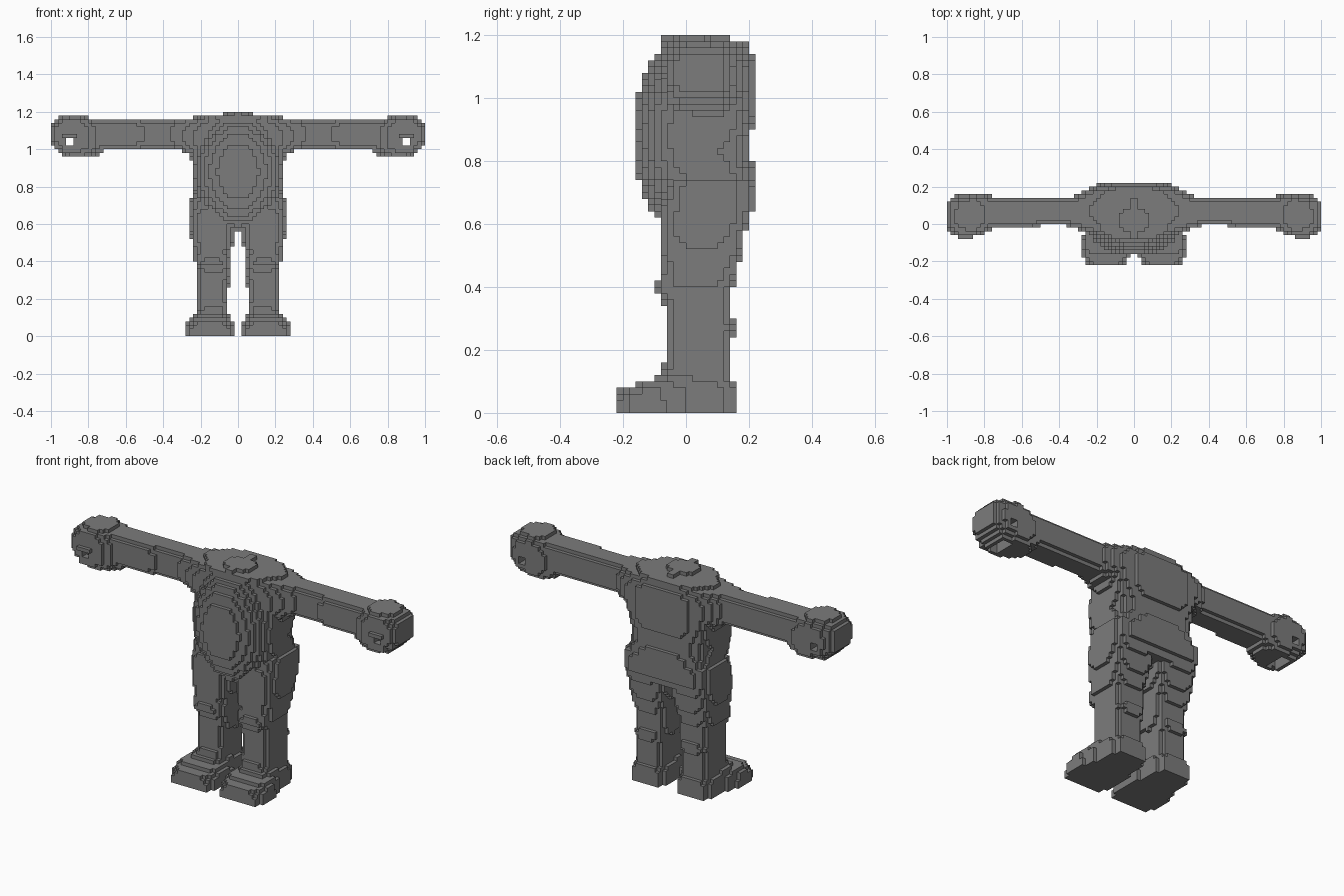
import bpy, bmesh, math
from mathutils import Vector

CELL = 0.02

if "Cube" in bpy.data.objects:
    bpy.data.objects.remove(bpy.data.objects["Cube"], do_unlink=True)

grey = bpy.data.materials.new("stone grey")
grey.use_nodes = True
grey.diffuse_color = (0.2, 0.2, 0.2, 1)
grey.node_tree.nodes["Principled BSDF"].inputs["Base Color"].default_value = (0.2, 0.2, 0.2, 1)


def loft(axis, power, sections):
    """Solid along an axis; a section is (position, min u, max u, min v, max v)."""
    others = [a for a in range(3) if a != axis]

    def inside(p):
        t = p[axis]
        for a, b in zip(sections, sections[1:]):
            if a[0] <= t <= b[0]:
                f = (t - a[0]) / (b[0] - a[0])
                u0, u1, v0, v1 = [m + (n - m) * f for m, n in zip(a[1:], b[1:])]
                u = (2 * p[others[0]] - u0 - u1) / (u1 - u0)
                v = (2 * p[others[1]] - v0 - v1) / (v1 - v0)
                return abs(u) ** power + abs(v) ** power <= 1
        return False
    return inside


def ellipsoid(centre, radii):
    return lambda p: sum(((a - c) / r) ** 2 for a, c, r in zip(p, centre, radii)) <= 1


def box(low, high):
    return lambda p: all(l < a < h for a, l, h in zip(p, low, high))


def fill(solids, holes=()):
    """Grid cells on the +x half whose centres lie in a solid and in no hole."""
    cells = set()
    for i in range(50):
        for j in range(-12, 12):
            for k in range(60):
                p = [(n + 0.5) * CELL for n in (i, j, k)]
                if any(s(p) for s in solids) and not any(h(p) for h in holes):
                    cells.add((i, j, k))
    return cells


def mirror(cells):
    return {(-1 - i, j, k) for i, j, k in cells}


# Torso with rounded belly, flat shoulders and a small neck ridge
torso = fill([
    loft(2, 3.2, [(0.60, -0.24, 0.24, -0.08, 0.20), (0.66, -0.25, 0.25, -0.08, 0.22),
                  (0.76, -0.24, 0.24, -0.07, 0.22), (0.84, -0.23, 0.23, -0.07, 0.20),
                  (0.94, -0.25, 0.25, -0.07, 0.22), (1.02, -0.27, 0.27, -0.07, 0.22),
                  (1.12, -0.25, 0.25, -0.07, 0.22), (1.18, -0.18, 0.18, -0.08, 0.19)]),
    ellipsoid((0, 0.02, 0.88), (0.25, 0.19, 0.33)),
    box((-0.02, -0.08, 1.1), (0.02, 0.14, 1.2)),
])
torso |= mirror(torso)

# Straight arm, blending into the shoulder
arm = fill([loft(0, 3, [(0.16, -0.07, 0.21, 0.92, 1.18), (0.24, -0.05, 0.19, 0.96, 1.17),
                        (0.32, -0.02, 0.15, 1.00, 1.16), (0.42, 0.00, 0.14, 1.00, 1.16),
                        (0.56, -0.02, 0.14, 1.00, 1.16), (0.78, -0.02, 0.14, 1.00, 1.16)])])

# Curled hand with a gap between fingers and palm
hand = fill(
    [loft(0, 2.8, [(0.72, -0.01, 0.14, 0.98, 1.15), (0.79, -0.05, 0.16, 0.95, 1.17),
                   (0.86, -0.07, 0.17, 0.95, 1.19), (0.93, -0.07, 0.16, 0.96, 1.18),
                   (0.98, -0.05, 0.14, 1.00, 1.16), (1.00, -0.03, 0.11, 1.02, 1.14)])],
    [box((0.88, -0.2, 1.02), (0.92, 0.2, 1.06)),
     box((0.86, -0.02, 0.94), (0.92, 0.10, 1.06))])

# Leg from hip to ankle
leg = fill([loft(2, 3.4, [(0.04, 0.05, 0.22, -0.08, 0.15), (0.14, 0.05, 0.22, -0.08, 0.14),
                          (0.20, 0.06, 0.22, -0.06, 0.14), (0.27, 0.05, 0.22, -0.06, 0.16),
                          (0.34, 0.04, 0.22, -0.07, 0.14), (0.39, 0.04, 0.23, -0.10, 0.15),
                          (0.44, 0.04, 0.24, -0.08, 0.16), (0.52, 0.02, 0.25, -0.08, 0.18),
                          (0.58, 0.01, 0.26, -0.08, 0.19), (0.66, 0.00, 0.26, -0.08, 0.22),
                          (0.74, 0.00, 0.26, -0.05, 0.21)])])

# Foot with a flat sole, widest near the toes
foot = fill([loft(1, 4, [(-0.22, 0.05, 0.25, -0.07, 0.07), (-0.17, 0.02, 0.28, -0.09, 0.09),
                         (-0.10, 0.02, 0.28, -0.11, 0.11), (0.00, 0.03, 0.25, -0.13, 0.13),
                         (0.10, 0.04, 0.24, -0.12, 0.12), (0.16, 0.06, 0.21, -0.10, 0.10)])])

parts = {"torso": torso}
for name, cells in (("arm", arm), ("hand", hand), ("leg", leg), ("foot", foot)):
    if name == "arm":
        cells = {c for c in cells if c[0] * CELL < 0.78}
    parts["left_" + name] = cells
    parts["right_" + name] = mirror(cells)

# Gaps in the hands stay open because the arm stops before them
occupied = set().union(*parts.values())


def build(name, cells):
    """Mesh of the outer cell faces, with flat areas merged."""
    bm = bmesh.new()
    verts = {}

    def vert(corner):
        if corner not in verts:
            verts[corner] = bm.verts.new(Vector(corner) * CELL)
        return verts[corner]

    for cell in sorted(cells):
        for axis in range(3):
            for side in (0, 1):
                beside = list(cell)
                beside[axis] += 2 * side - 1
                if tuple(beside) in occupied:
                    continue
                loop = []
                for u, v in ((0, 0), (1, 0), (1, 1), (0, 1)):
                    corner = list(cell)
                    corner[axis] += side
                    corner[(axis + 1) % 3] += u
                    corner[(axis + 2) % 3] += v
                    loop.append(vert(tuple(corner)))
                bm.faces.new(loop if side else loop[::-1])
    mesh = bpy.data.meshes.new(name)
    bm.to_mesh(mesh)
    bm.free()
    mesh.materials.append(grey)
    obj = bpy.data.objects.new(name, mesh)
    bpy.context.collection.objects.link(obj)


# Each cell belongs to one part only
used = set()
for name, cells in parts.items():
    build(name, cells - used)
    used |= cells
